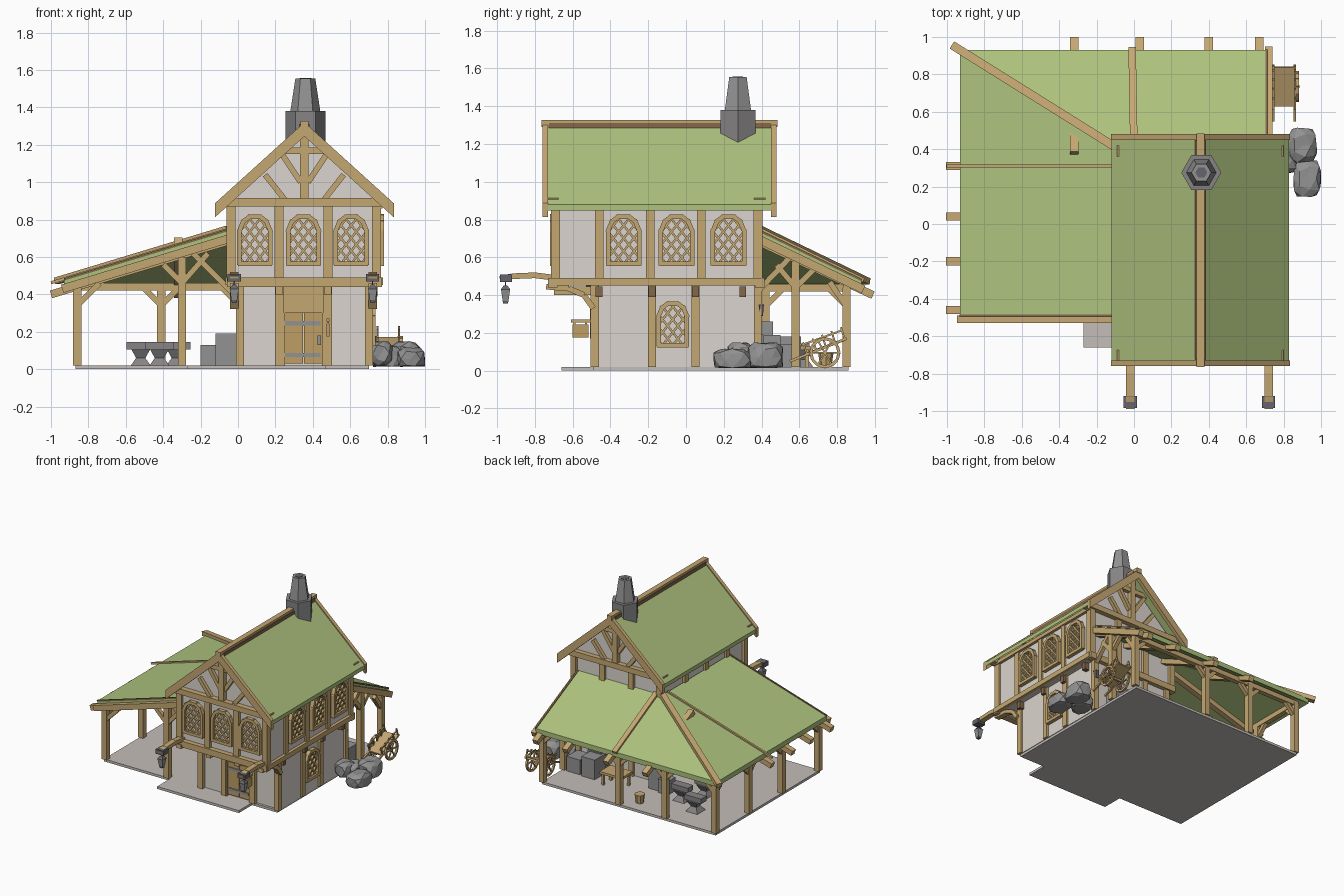
import bpy, bmesh, math, random
from mathutils import Vector as V

random.seed(4)

def mat(name, r, g, b):
    m = bpy.data.materials.new(name)
    m.diffuse_color = (r, g, b, 1)
    return m

WOOD = mat("timber", .56, .39, .17)
DOOR = mat("door wood", .52, .34, .13)
BROWN = mat("dark timber", .23, .14, .07)
WALL = mat("plaster", .71, .66, .62)
FLOOR = mat("paving", .55, .51, .48)
ROOF = mat("green roof", .42, .54, .205)
STONE = mat("stone", .29, .29, .29)
SLATE = mat("dark stone", .24, .23, .235)
IRON = mat("iron", .13, .13, .15)

# --- shape helpers: each returns (verts, faces) ---
def prism(poly, vec):
    n, vec = len(poly), V(vec)
    a = [V(p) for p in poly]
    faces = [tuple(range(n)), tuple(range(n, 2 * n))]
    faces += [(i, (i + 1) % n, n + (i + 1) % n, n + i) for i in range(n)]
    return a + [p + vec for p in a], faces

def box(x0, x1, y0, y1, z0, z1):
    return prism([(x0, y0, z0), (x1, y0, z0), (x1, y1, z0), (x0, y1, z0)], (0, 0, z1 - z0))

def beam(p, q, w, h, up=(0, 0, 1)):
    p, q = V(p), V(q)
    d = (q - p).normalized()
    s = d.cross(V(up))
    s = s.normalized() if s.length > 1e-4 else V((1, 0, 0))
    n = s.cross(d)
    return prism([p + s * w / 2 * i + n * h / 2 * j for i, j in ((-1, -1), (1, -1), (1, 1), (-1, 1))], q - p)

def frustum(x, y, z0, z1, r0, r1, n=6, turn=0):
    ang = [turn + i * math.tau / n for i in range(n)]
    v = [V((x + r * math.cos(a), y + r * math.sin(a), z)) for r, z in ((r0, z0), (r1, z1)) for a in ang]
    return v, prism(v[:n], (0, 0, 1))[1]

def make(name, m, shapes):
    verts, faces = [], []
    for v, f in shapes:
        faces += [tuple(i + len(verts) for i in k) for k in f]
        verts += v
    me = bpy.data.meshes.new(name)
    me.from_pydata(verts, [], faces)
    bm = bmesh.new()
    bm.from_mesh(me)
    bmesh.ops.recalc_face_normals(bm, faces=bm.faces)
    bm.to_mesh(me)
    bm.free()
    me.materials.append(m)
    ob = bpy.data.objects.new(name, me)
    bpy.context.collection.objects.link(ob)
    return ob

# --- base and walls ---
make("floor", FLOOR, [box(-.87, .70, -.49, .86, 0, .02), box(-.27, .47, -.66, -.49, 0, .02)])
make("lower_walls", WALL, [box(.005, .705, -.47, .38, .02, .46)])
CX = .355
gable = [(-.04, -.69, .45), (.75, -.69, .45), (.75, -.69, .905), (CX, -.69, 1.265), (-.04, -.69, .905)]
make("upper_walls", WALL, [prism(gable, (0, 1.07, 0))])

# --- timber frame ---
f = []
for x in (.01, .22, .48, .70):                      # lower front and back posts
    f += [box(x - .022, x + .022, -.505, -.46, .02, .45), box(x - .022, x + .022, .36, .40, .02, .45)]
for y in (-.18, .05):                               # lower side posts
    f += [box(-.012, .03, y - .022, y + .022, .02, .45), box(.68, .722, y - .022, y + .022, .02, .45)]
for x in (-.037, .22, .48, .74):                    # upper front and back posts
    f += [box(x - .024, x + .024, y - .024, y + .024, .45, .90) for y in (-.69, .38)]
for y in (-.46, -.19, .08):                         # upper side posts
    f += [box(x - .024, x + .024, y - .022, y + .022, .45, .88) for x in (-.037, .74)]
for y in (-.705, .39):                              # front and back girders
    f += [box(-.06, .77, y - .025, y + .025, .44, .49), box(-.09, .80, y - .03, y + .03, .87, .915)]
for x in (-.042, .75):                              # side girders
    f += [box(x - .025, x + .025, -.72, .40, .45, .49), box(x - .022, x + .022, -.72, .40, .86, .89)]
for x in (.22, .48):                                # joist ends under the overhang
    f.append(box(x - .02, x + .02, -.70, -.46, .40, .445))
make("timber_frame", WOOD, f)
make("joist_ends", BROWN, [box(.70, .745, y - .018, y + .018, .39, .445) for y in (-.46, -.18, .05, .3)])

# --- gable trusses ---
t = []
for y in (-.70, .39):
    t += [box(CX - .023, CX + .023, y - .025, y + .025, .90, 1.27), box(.22, .49, y - .02, y + .02, 1.15, 1.185)]
    for s in (-1, 1):
        t += [beam((CX + s * .10, y, .90), (CX + s * .21, y, 1.04), .035, .03),
              beam((CX + s * .02, y, 1.0), (CX + s * .12, y, 1.15), .035, .03)]
make("gable_trusses", WOOD, t)

# --- main roof ---
def slope(s, y0, y1, x_out, z_top, thick):
    k = .905
    p = [(CX, z_top), (CX + s * x_out, z_top - k * x_out), (CX + s * x_out, z_top - k * x_out - thick), (CX, z_top - thick)]
    return prism([(x, y0, z) for x, z in p], (0, y1 - y0, 0))

make("main_roof", ROOF, [slope(s, -.74, .46, .475, 1.31, .032) for s in (-1, 1)])
make("barge_boards", WOOD, [slope(s, y, y + .03, .478, 1.32, .075) for s in (-1, 1) for y in (-.76, .45)])
make("ridge_beam", WOOD, [box(CX - .022, CX + .022, -.765, .485, 1.29, 1.328)])
make("ridge_trim", BROWN, [box(CX - .028, CX + .028, -.725, .45, 1.28, 1.31)])

# --- chimney with a hollow top ---
make("chimney_base", SLATE, [frustum(CX + .005, .275, 1.12, 1.38, .107, .107)])
make("chimney_stack", STONE, [frustum(CX + .005, .275, 1.38, 1.555, .080, .053)])
make("chimney_flue", IRON, [frustum(CX + .005, .275, 1.55, 1.558, .032, .032)])

# --- lean-to roof wrapping the left and back ---
XL, YB, ZI, ZO = -.93, .93, .745, .48
left = [(XL, -.49, ZO), (-.05, -.49, ZI), (-.05, .38, ZI), (XL, YB, ZO)]
back = [(XL, YB, ZO), (-.05, .38, ZI), (.71, .38, ZI), (.71, YB, ZO)]
make("lean_to_roof", ROOF, [prism(p, (0, 0, -.04)) for p in (left, back)])
make("roof_edge_trim", BROWN, [beam((XL, -.49, ZO), (-.05, -.49, ZI), .012, .012),
                               beam((.71, .38, ZI), (.71, YB, ZO), .012, .012)])
make("hip_and_battens", WOOD, [beam((-.97, .955, .472), (-.05, .38, .75), .045, .035),
                               beam((-1.0, .31, .462), (-.05, .31, .748), .016, .016),
                               beam((0, .38, .75), (-.01, .94, .478), .04, .025)])
r = [beam((-1, y, .40), (-.05, y, .685), .045, .042) for y in (-.46, -.2, .04, .31)]
r += [beam((x, .99, .40), (x, .38, .685), .045, .042) for x in (-.32, .03, .40, .67)]
r += [beam((-.94, -.51, .43), (-.05, -.51, .698), .04, .045), beam((.72, .94, .43), (.72, .38, .698), .04, .045)]
make("lean_to_rafters", WOOD, r)

# --- lean-to posts, plates and braces ---
p = [beam((-.86, -.50, .44), (-.86, .87, .44), .04, .04), beam((-.88, .85, .44), (.72, .85, .44), .04, .04)]
for y in (-.48, -.01, .42, .85):
    p.append(box(-.882, -.838, y - .022, y + .022, .02, .44))
    for s in (-1, 1):
        if -.5 < y + s * .1 < .9:
            p.append(beam((-.86, y, .34), (-.86, y + s * .1, .44), .03, .03))
for x in (-.41, .01, .70):
    p.append(box(x - .022, x + .022, .828, .872, .02, .44))
for x in (-.86, -.41, .01, .70):
    for s in (-1, 1):
        if -.9 < x + s * .1 < .72:
            p.append(beam((x, .85, .34), (x + s * .1, .85, .44), .03, .03))
p += [box(-.322, -.278, -.502, -.458, .02, .60), box(.678, .722, .558, .602, .02, .58)]
for a, b in (((-.86, .34), (-.74, .46)), ((-.30, .46), (-.16, .62)), ((-.02, .40), (-.24, .62)), ((-.30, .46), (-.40, .56))):
    p.append(beam((a[0], -.48, a[1]), (b[0], -.48, b[1]), .032, .03))
for a, b in (((.85, .34), (.76, .47)), ((.58, .44), (.68, .54)), ((.38, .42), (.55, .60)), ((.58, .44), (.48, .56))):
    p.append(beam((.70, a[0], a[1]), (.70, b[0], b[1]), .032, .03))
make("lean_to_posts", WOOD, p)

# --- arched lattice windows ---
def window(name, o, u, w, h):
    o, u = V(o), V(u)
    out = u.cross(V((0, 0, 1)))
    a = w / 2
    arch = [(-a, 0), (a, 0), (a, .7 * h), (.75 * a, .9 * h), (.35 * a, h), (-.35 * a, h), (-.75 * a, .9 * h), (-a, .7 * h)]
    at = lambda q, d=0: o + u * q[0] + V((0, 0, q[1])) + out * d
    shapes = []
    edges = [(V(arch[i]), V(arch[(i + 1) % 8])) for i in range(8)]
    for s, e in edges:                              # frame
        d = (e - s).normalized() * .008
        shapes.append(beam(at(s - d, .01), at(e + d, .01), .024, .04, out))
    for sign in (-1, 1):                            # crossing bars clipped to the arch
        for k in range(-3, 7):
            c, d, lo, hi = V((0, k * .068)), V((1, sign * 1.25)), -1, 1
            for s, e in edges:
                n = V((s.y - e.y, e.x - s.x))
                den, num = n.dot(d), n.dot(s - c)
                lo, hi = (max(lo, num / den), hi) if den > 1e-6 else (lo, min(hi, num / den)) if den < -1e-6 else (lo, hi)
            if hi - lo > .01:
                shapes.append(beam(at(c + d * lo, .008), at(c + d * hi, .008), .012, .016, out))
    make(name, WOOD, shapes)

for i, x in enumerate((.09, .35, .605)):
    window(f"front_window_{i}", (x, -.69, .565), (1, 0, 0), .165, .25)
for i, y in enumerate((-.33, -.05, .225)):
    window(f"side_window_{i}", (.75, y, .565), (0, 1, 0), .165, .25)
window("lower_side_window", (.705, -.07, .135), (0, 1, 0), .15, .22)

# --- door ---
make("door", DOOR, [box(.248, .348, -.485, -.46, .03, .30), box(.352, .452, -.485, -.46, .03, .30)])
make("door_frame", WOOD, [box(.24, .46, -.495, -.46, .30, .44), box(.238, .25, -.50, -.46, .02, .30), box(.45, .462, -.50, -.46, .02, .30)])
make("door_hinges", STONE, [box(.25, .44, -.492, -.48, z, z + .022) for z in (.065, .235)] + [box(.425, .445, -.50, -.48, .13, .18)])

# --- lantern brackets and lanterns ---
b, iron, glow = [], [], []
for x in (-.02, .72):
    path = [(-.68, .49), (-.80, .505), (-.92, .50), (-.985, .485)]
    arc = [(-.74, .445), (-.62, .435), (-.54, .40), (-.49, .33)]
    for q in (path, arc):
        b += [beam((x, s[0], s[1]), (x, e[0], e[1]), .045, .03) for s, e in zip(q, q[1:])]
    iron += [frustum(x, -.955, .43, .452, .036, .012, 4, math.pi / 4), frustum(x, -.955, .355, .37, .018, .022, 4, math.pi / 4),
             box(x - .035, x + .035, -.985, -.92, .47, .508), box(x - .003, x + .003, -.958, -.952, .45, .48)]
    glow.append(frustum(x, -.955, .37, .43, .022, .034, 4, math.pi / 4))
iron.append(frustum(.70, .39, .29, .35, .02, .026, 6))
make("lantern_brackets", WOOD, b)
make("lantern_caps", IRON, iron)
make("lantern_bodies", STONE, glow)

# --- hanging sign board (blank) ---
make("sign_board", DOOR, [box(.472, .488, -.60, -.515, .175, .245)])
make("sign_hanger", WOOD, [box(.472, .488, -.61, -.47, .255, .272), box(.476, .484, -.595, -.585, .24, .26),
                           box(.476, .484, -.535, -.525, .24, .26), box(.465, .495, -.507, -.49, .17, .33)])

# --- boulders ---
for i, (x, y, z, sx, sy, sz) in enumerate(((.925, .245, .055, .075, .10, .062), (.90, .42, .07, .08, .095, .08),
                                           (.80, .345, .06, .075, .075, .07), (.765, .29, .085, .06, .07, .065))):
    bm = bmesh.new()
    bmesh.ops.create_icosphere(bm, subdivisions=2, radius=1)
    for v in bm.verts:
        c = V([max(-.78, min(.78, k)) for k in v.co]) * random.uniform(1.0, 1.12)
        v.co = V((x + c.x * sx * 1.15, y + c.y * sy * 1.15, max(.015, z + c.z * sz * 1.15)))
    me = bpy.data.meshes.new("boulder")
    bm.to_mesh(me)
    bm.free()
    me.materials.append(STONE)
    bpy.context.collection.objects.link(bpy.data.objects.new(f"boulder_{i}", me))

# --- goods under the lean-to ---
make("stone_crates", STONE, [box(-.20, -.11, .42, .52, .02, .13), box(-.12, -.01, .40, .50, .02, .19), box(.40, .52, .46, .61, .02, .18),
                             box(.54, .66, .46, .60, .02, .14), box(.42, .54, .41, .50, .02, .19), box(.44, .53, .40, .46, .19, .26)])
a = []
for x, y in ((-.52, .62), (-.33, .52), (-.42, .35)):
    a += [box(x - .075, x + .075, y - .035, y + .035, .105, .145), frustum(x, y, .06, .105, .035, .07, 4, math.pi / 4),
          frustum(x, y, .02, .06, .075, .035, 4, math.pi / 4)]
make("anvils", SLATE, a)
make("stool_and_bench", WOOD, [frustum(-.1, .74, .02, .09, .03, .04, 8), box(.12, .32, .52, .66, .11, .13)]
     + [box(x, x + .02, y, y + .02, .02, .11) for x in (.13, .29) for y in (.53, .63)])

# --- handcart ---
c = [beam((.80, .63, .085), (.80, .84, .165), .11, .015)]
for x in (.745, .86):
    c.append(beam((x, .55, .05), (x, .85, .17), .014, .014))
    c.append(beam((x, .61, .135), (x, .83, .215), .01, .01))
    c += [beam((x, .64 + k * .05, .085 + k * .02), (x, .62 + k * .05, .15 + k * .02), .01, .01) for k in range(5)]
for x in (.73, .875):
    ring = [(x, .735 + .075 * math.cos(k * math.pi / 6), .095 + .075 * math.sin(k * math.pi / 6)) for k in range(12)]
    c += [beam(ring[k], ring[(k + 1) % 12], .016, .016) for k in range(12)]
    c += [beam(ring[k], ring[k + 6], .009, .009, (1, 0, 0)) for k in (0, 2, 4)]
c.append(beam((.72, .735, .095), (.885, .735, .095), .016, .016))
make("handcart", WOOD, c)
